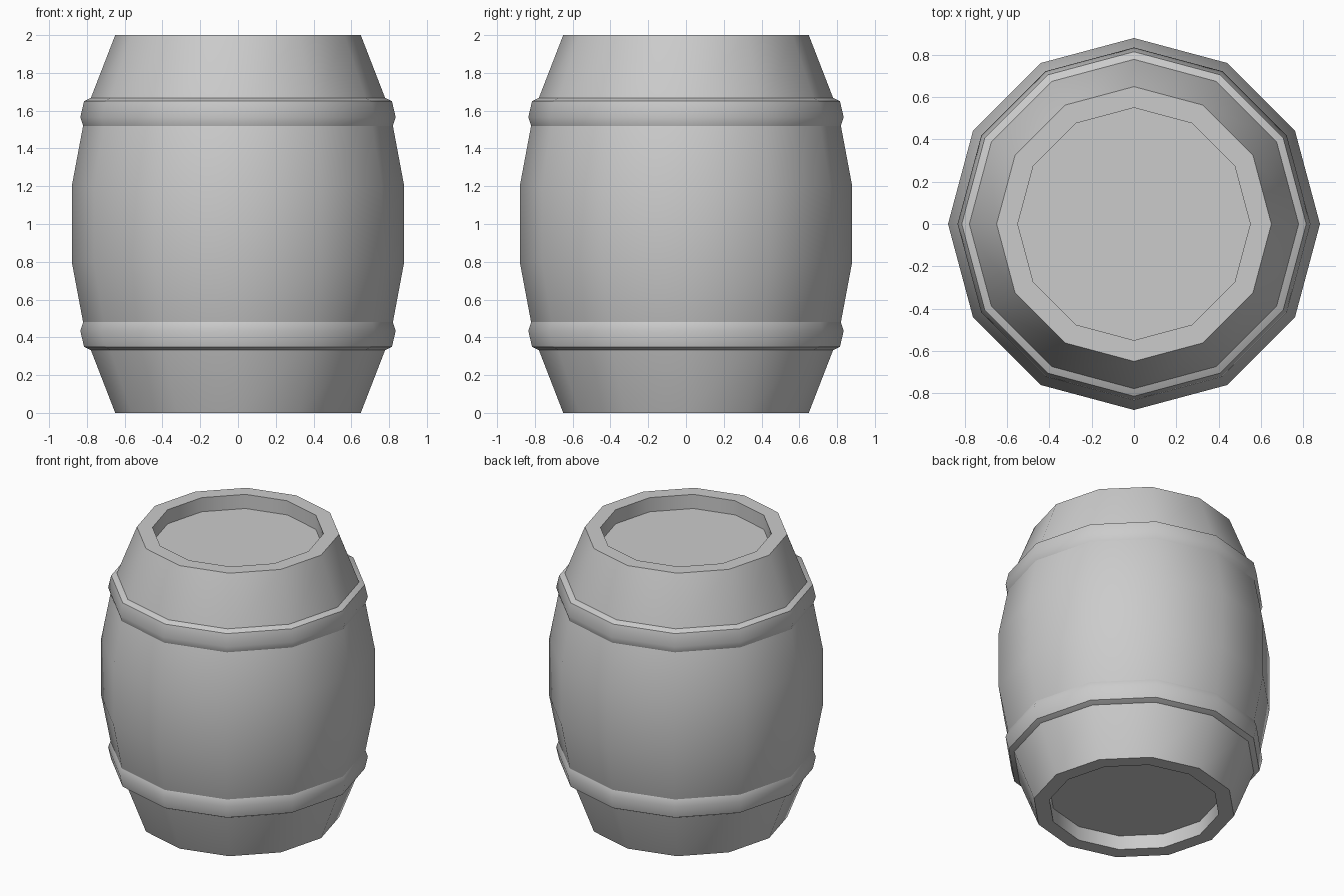
import bpy, math

if "Cube" in bpy.data.objects:
    bpy.data.objects.remove(bpy.data.objects["Cube"])

SIDES = 12


def lathe(name, profile, closed=False):
    """Revolve an (r, z) profile around z; open profiles are capped at both ends."""
    n = len(profile)
    verts = []
    for r, z in profile:
        for k in range(SIDES):
            a = 2 * math.pi * k / SIDES
            verts.append((r * math.cos(a), r * math.sin(a), z))
    faces = []
    for i in range(n if closed else n - 1):
        j = (i + 1) % n
        for k in range(SIDES):
            m = (k + 1) % SIDES
            faces.append((i * SIDES + k, i * SIDES + m, j * SIDES + m, j * SIDES + k))
    if not closed:
        faces.append(tuple(reversed(range(SIDES))))
        faces.append(tuple(range((n - 1) * SIDES, n * SIDES)))
    mesh = bpy.data.meshes.new(name)
    mesh.from_pydata(verts, [], faces)
    obj = bpy.data.objects.new(name, mesh)
    bpy.context.collection.objects.link(obj)
    bpy.ops.object.select_all(action='DESELECT')
    obj.select_set(True)
    bpy.context.view_layer.objects.active = obj
    bpy.ops.object.shade_smooth_by_angle(angle=math.radians(42))
    return obj


# Staved body with recessed heads at both ends
lathe("barrel_body", [
    (0.55, 0.1), (0.55, 0.0), (0.65, 0.0), (0.805, 0.4), (0.88, 0.8),
    (0.88, 1.2), (0.805, 1.6), (0.65, 2.0), (0.55, 2.0), (0.55, 1.9)])

# Rounded hoops, mirrored about mid height
hoop = [(0.77, 0.33), (0.785, 0.335), (0.815, 0.35), (0.835, 0.435), (0.82, 0.48), (0.79, 0.48)]
lathe("lower_hoop", hoop, closed=True)
lathe("upper_hoop", [(r, 2.0 - z) for r, z in reversed(hoop)], closed=True)
